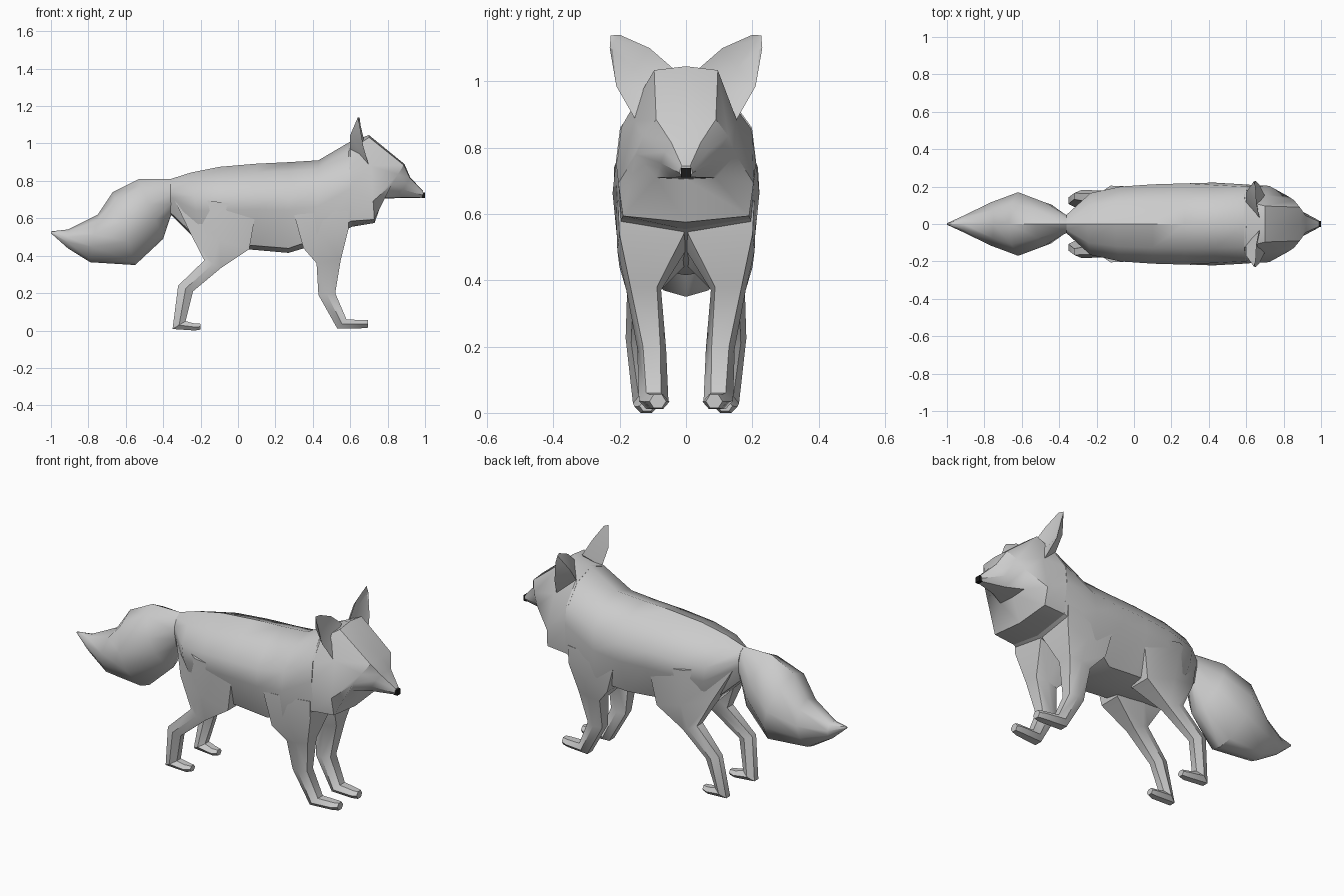
import bpy, bmesh
from mathutils import Vector
from math import radians

if "Cube" in bpy.data.objects:
    bpy.data.objects.remove(bpy.data.objects["Cube"])


def loft(name, rings, mirror=False):
    """Skin a list of equal-length point rings and cap both ends."""
    bm = bmesh.new()
    vs = [[bm.verts.new(p) for p in r] for r in rings]
    n = len(vs[0])
    for a, b in zip(vs, vs[1:]):
        for i in range(n):
            j = (i + 1) % n
            bm.faces.new((a[i], a[j], b[j], b[i]))
    bm.faces.new(vs[0])
    bm.faces.new(vs[-1])
    bmesh.ops.remove_doubles(bm, verts=bm.verts, dist=0.0005)
    bmesh.ops.recalc_face_normals(bm, faces=bm.faces)
    me = bpy.data.meshes.new(name)
    bm.to_mesh(me)
    bm.free()
    ob = bpy.data.objects.new(name, me)
    bpy.context.collection.objects.link(ob)
    bpy.ops.object.select_all(action='DESELECT')
    ob.select_set(True)
    bpy.context.view_layer.objects.active = ob
    bpy.ops.object.shade_smooth_by_angle(angle=radians(40))
    if mirror:
        m = ob.modifiers.new("mirror", 'MIRROR')
        m.use_axis = (False, True, False)
    return ob


def ring(top, bottom, w, profile):
    """Symmetric section; profile = (share of half width, depth from top)."""
    t, b = Vector((top[0], 0, top[1])), Vector((bottom[0], 0, bottom[1]))
    half = [t.lerp(b, d) + Vector((0, f * w, 0)) for f, d in profile]
    other = [Vector((p.x, -p.y, p.z)) for p in half[-2:0:-1]]
    return half + other


def limb_ring(back, front, y0, y1, corner=.25, y_back=None):
    """Six-sided leg section; y_back narrows the rear end."""
    b, f = Vector((back[0], 0, back[1])), Vector((front[0], 0, front[1]))
    yb = y1 if y_back is None else y_back
    c = corner
    shape = [(0, c), (0, 1 - c), (.5, 1), (1, 1 - c), (1, c), (.5, 0)]
    return [b.lerp(f, s) + Vector((0, y0 + ((y1 if s else yb) - y0) * u, 0))
            for s, u in shape]


# Torso and neck
body = [(0, 0), (.6, .1), (1, .33), (1, .53), (.62, .95), (0, 1)]
chest = [(0, 0), (.6, .1), (.97, .33), (1.03, .55), (.95, .93), (0, 1)]
loft("torso", [ring(*r) for r in [
    ((-.36, .81), (-.36, .62), .05, body),
    ((-.25, .845), (-.20, .46), .165, body),
    ((-.10, .875), (-.02, .44), .20, body),
    ((.10, .892), (.10, .43), .212, body),
    ((.27, .90), (.27, .415), .217, body),
    ((.43, .91), (.42, .46), .215, chest),
    ((.60, 1.01), (.61, .555), .205, chest)]])

# Head: ruff, cheeks, brow and muzzle
skull = [(0, 0), (.48, .025), (.77, .35), (1.02, .75), (.95, .96), (0, 1)]
face = [(0, 0), (.6, .03), (.85, .3), (1, .6), (.6, .98), (0, 1)]
loft("head", [ring(*r) for r in [
    ((.59, 1.005), (.60, .553), .205, chest),
    ((.70, 1.045), (.73, .575), .20, skull),
    ((.89, .89), (.775, .705), .15, face),
    ((.92, .82), (.86, .708), .075, face),
    ((.99, .745), (.985, .71), .02, face)]])

# Nose
bpy.ops.mesh.primitive_cube_add(size=1, location=(.99, 0, .724))
nose = bpy.context.object
nose.name = "nose"
nose.scale = (.02, .03, .03)
black = bpy.data.materials.new("black")
black.diffuse_color = (.01, .01, .01, 1)
black.use_nodes = True
black.node_tree.nodes["Principled BSDF"].inputs["Base Color"].default_value = black.diffuse_color
nose.data.materials.append(black)

# Ears: inner edge, hollow front, outer edge, back
loft("ears", [
    [(.67, .035, 1.035), (.675, .10, .96), (.70, .15, .88), (.60, .11, .96)],
    [(.655, .11, 1.10), (.63, .155, 1.04), (.67, .21, .985), (.60, .17, 1.045)],
    [(.65, .20, 1.14), (.645, .212, 1.125), (.65, .23, 1.10), (.64, .227, 1.138)]],
    mirror=True)

# Bushy tail
brush = [(0, 0), (.65, .12), (1, .42), (.9, .68), (.4, .95), (0, 1)]
loft("tail", [ring(*r, brush) for r in [
    ((-.33, .81), (-.355, .62), .045),
    ((-.37, .81), (-.36, .61), .05),
    ((-.53, .81), (-.40, .49), .115),
    ((-.67, .74), (-.55, .35), .17),
    ((-.75, .62), (-.79, .365), .115),
    ((-.91, .54), (-.91, .44), .045),
    ((-1.0, .53), (-1.0, .52), .004)]])

# Front legs with paws, meeting at the breast
loft("front_legs", [limb_ring(*r) for r in [
    ((.30, .62), (.59, .64), .0, .212, .03),
    ((.35, .44), (.59, .54), .0, .207, .03),
    ((.42, .36), (.55, .38), .075, .18, .12),
    ((.43, .19), (.52, .20), .06, .147, .2),
    ((.53, .012), (.58, .06), .053, .142),
    ((.66, .012), (.67, .055), .05, .125),
    ((.695, .015), (.695, .055), .06, .11)]], mirror=True)

# Hind legs with thighs and paws
loft("hind_legs", [limb_ring(*r) for r in [
    ((-.35, .72), (.10, .66), .0, .205, .05, .06),
    ((-.26, .53), (.06, .435), .04, .19, .1, .15),
    ((-.18, .375), (-.09, .335), .09, .178, .2),
    ((-.32, .24), (-.24, .21), .115, .182),
    ((-.35, .008), (-.28, .05), .09, .16),
    ((-.23, .0), (-.235, .038), .085, .155),
    ((-.20, .005), (-.20, .036), .095, .14)]], mirror=True)
